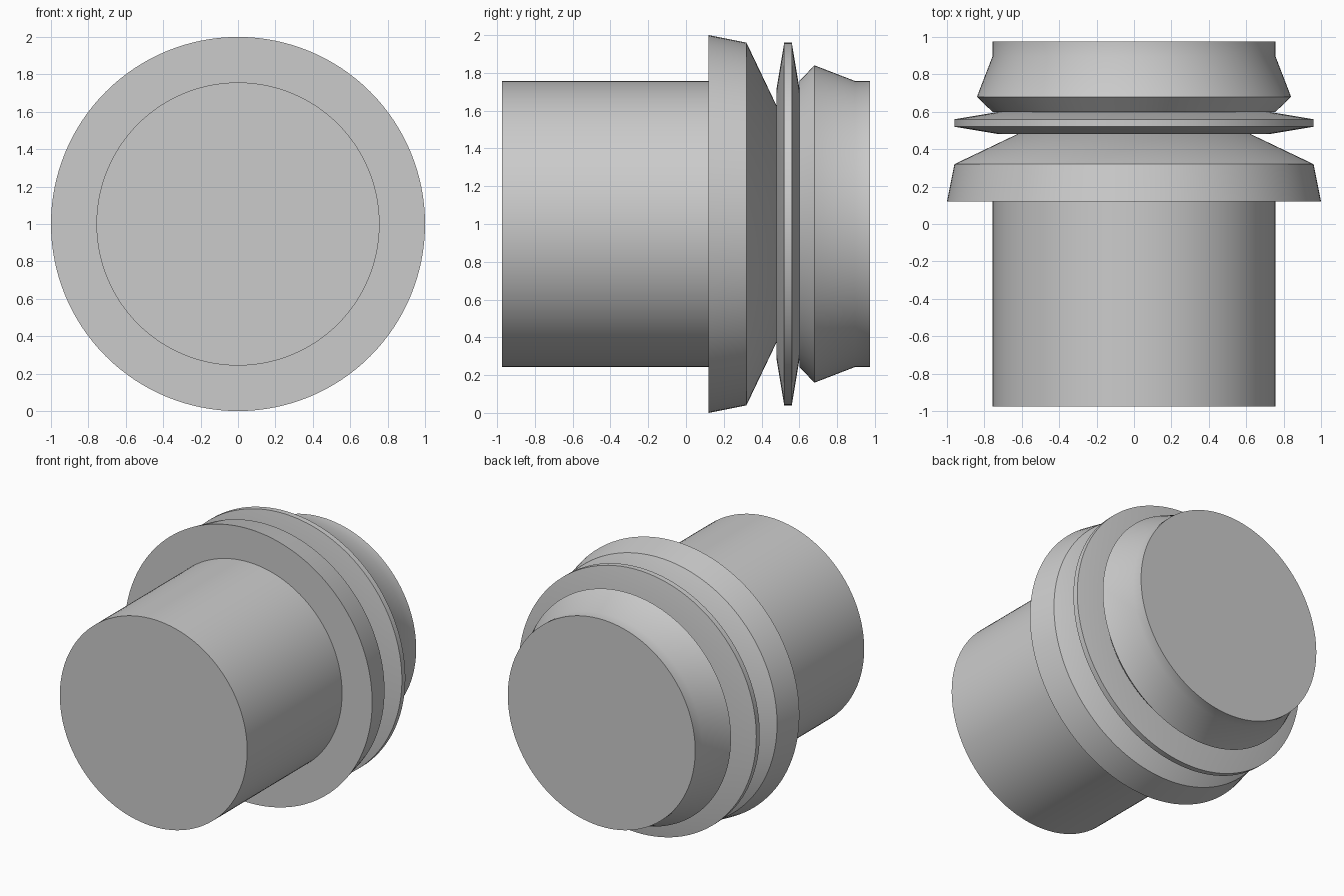
import bpy, bmesh, math

cube = bpy.data.objects.get("Cube")
if cube:
    bpy.data.objects.remove(cube, do_unlink=True)

SEGMENTS = 128

grey = bpy.data.materials.new("plain_grey")
grey.use_nodes = True
colour = (0.6, 0.6, 0.6, 1)
grey.diffuse_color = colour
grey.node_tree.nodes["Principled BSDF"].inputs["Base Color"].default_value = colour


def turned_part(name, profile):
    """Closed solid turned about the y axis from (y, radius) points."""
    bm = bmesh.new()
    rings = []
    for y, r in profile:
        angles = [2 * math.pi * i / SEGMENTS for i in range(SEGMENTS)]
        rings.append([bm.verts.new((r * math.cos(a), y, r * math.sin(a))) for a in angles])
    for a, b in zip(rings, rings[1:]):
        for i in range(SEGMENTS):
            j = (i + 1) % SEGMENTS
            bm.faces.new((a[i], a[j], b[j], b[i]))
    bm.faces.new(rings[0])
    bm.faces.new(rings[-1])
    bmesh.ops.recalc_face_normals(bm, faces=bm.faces)
    mesh = bpy.data.meshes.new(name)
    bm.to_mesh(mesh)
    bm.free()
    mesh.materials.append(grey)
    obj = bpy.data.objects.new(name, mesh)
    obj.location.z = 1
    bpy.context.collection.objects.link(obj)
    bpy.ops.object.select_all(action="DESELECT")
    obj.select_set(True)
    bpy.context.view_layer.objects.active = obj
    bpy.ops.object.shade_smooth_by_angle(angle=math.radians(30))


# Long plain shaft at the front
turned_part("shaft", [(-0.975, 0.757), (0.12, 0.757)])
# Wide flange that tapers towards the back
turned_part("flange", [(0.12, 1.0), (0.32, 0.96), (0.48, 0.625)])
# Thin bevelled disc
turned_part("thin_disc", [(0.48, 0.72), (0.52, 0.96), (0.56, 0.96), (0.60, 0.72)])
# Flared cap at the back
turned_part("end_cap", [(0.60, 0.757), (0.68, 0.84), (0.895, 0.757), (0.975, 0.757)])
